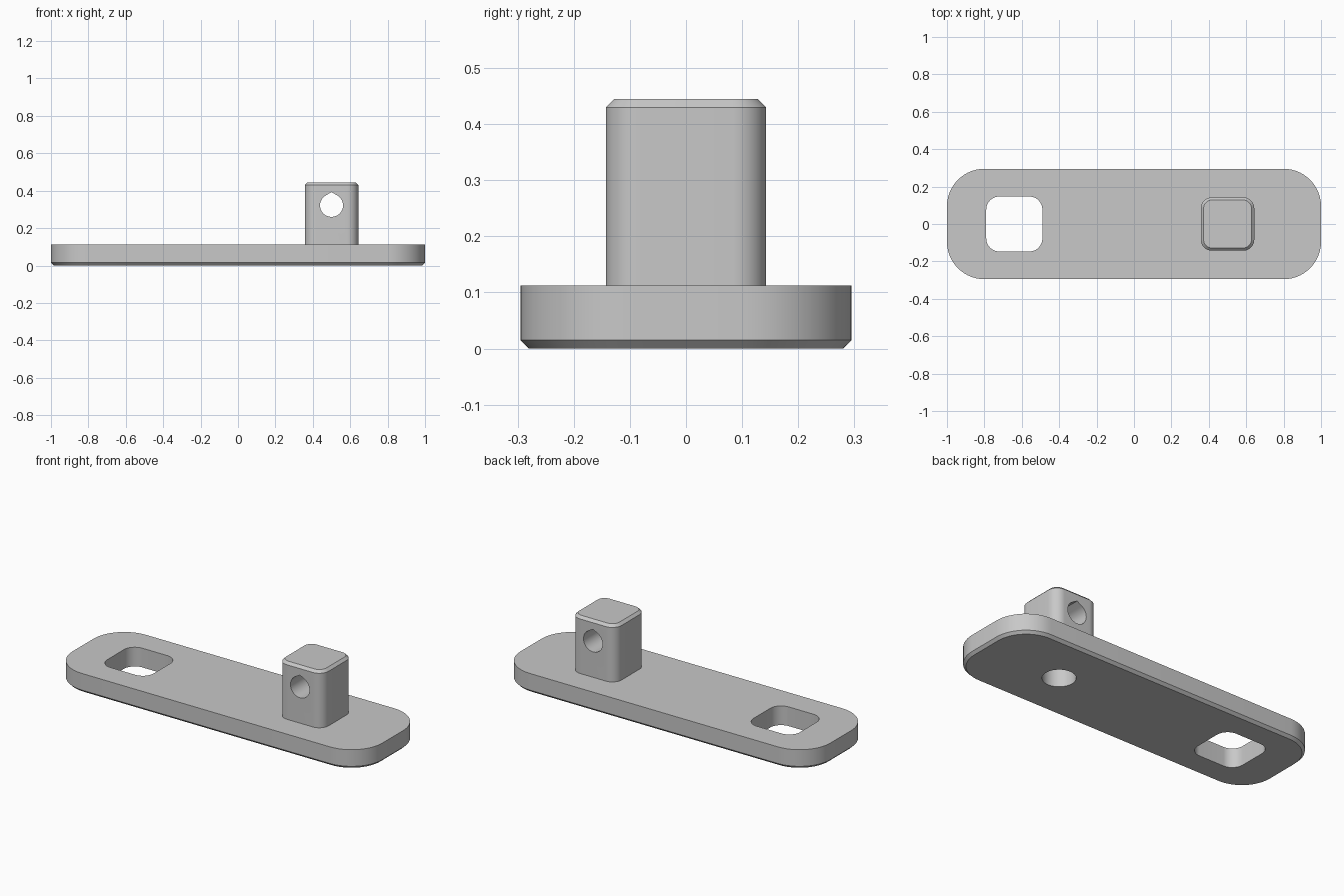
import bpy
import bmesh
from math import cos, sin, pi, radians

if "Cube" in bpy.data.objects:
    bpy.data.objects.remove(bpy.data.objects["Cube"])

GREY = (0.58, 0.58, 0.58, 1.0)
grey = bpy.data.materials.new("plain grey")
grey.use_nodes = True
grey.diffuse_color = GREY
grey.node_tree.nodes["Principled BSDF"].inputs["Base Color"].default_value = GREY


def rounded_rect(cx, hx, hy, r, z, steps=14):
    """Loop of points round a rectangle with round corners."""
    points = []
    corners = [(1, 1), (-1, 1), (-1, -1), (1, -1)]
    for quarter, (sx, sy) in enumerate(corners):
        for i in range(steps + 1):
            a = (quarter + i / steps) * pi / 2
            points.append((cx + sx * (hx - r) + r * cos(a),
                           sy * (hy - r) + r * sin(a), z))
    return points


def loft(name, rings):
    """Closed solid through rings with equal point counts."""
    bm = bmesh.new()
    loops = [[bm.verts.new(p) for p in ring] for ring in rings]
    n = len(loops[0])
    for low, high in zip(loops, loops[1:]):
        for i in range(n):
            j = (i + 1) % n
            bm.faces.new((low[i], low[j], high[j], high[i]))
    bm.faces.new(loops[0][::-1])
    bm.faces.new(loops[-1])
    bmesh.ops.recalc_face_normals(bm, faces=bm.faces)
    mesh = bpy.data.meshes.new(name)
    bm.to_mesh(mesh)
    bm.free()
    mesh.materials.append(grey)
    obj = bpy.data.objects.new(name, mesh)
    bpy.context.collection.objects.link(obj)
    return obj


def combine(target, tool, operation):
    """Apply a boolean and discard the tool."""
    mod = target.modifiers.new(operation.lower(), "BOOLEAN")
    mod.operation = operation
    mod.solver = "EXACT"
    mod.object = tool
    bpy.context.view_layer.objects.active = target
    bpy.ops.object.modifier_apply(modifier=mod.name)
    bpy.data.objects.remove(tool)


PEG_X, SLOT_X = 0.5, -0.64
BEVEL = 0.015

# Base plate with a chamfered lower edge
plate = loft("plate_with_peg", [
    rounded_rect(0, 1 - BEVEL, 0.295 - BEVEL, 0.2 - BEVEL, 0),
    rounded_rect(0, 1, 0.295, 0.2, BEVEL),
    rounded_rect(0, 1, 0.295, 0.2, 0.112)])

# Square peg with a chamfered top
peg = loft("peg", [
    rounded_rect(PEG_X, 0.143, 0.143, 0.06, 0.05),
    rounded_rect(PEG_X, 0.143, 0.143, 0.06, 0.445 - BEVEL),
    rounded_rect(PEG_X, 0.143 - BEVEL, 0.143 - BEVEL, 0.06 - BEVEL, 0.445)])
combine(plate, peg, "UNION")

# Rounded square slot through the plate
combine(plate, loft("slot_cutter", [
    rounded_rect(SLOT_X, 0.15, 0.147, 0.07, z) for z in (-0.1, 0.3)]), "DIFFERENCE")

# Blind round bore under the peg
bore = [(PEG_X + 0.0875 * cos(i * pi / 24), 0.0875 * sin(i * pi / 24)) for i in range(48)]
combine(plate, loft("bore_cutter", [
    [(x, y, z) for x, y in bore] for z in (-0.1, 0.22)]), "DIFFERENCE")

# Teardrop cross hole: an arc closed by a blunt point at the top
R, HOLE_Z, STEPS = 0.0615, 0.3215, 40
arc = [radians(120 + 300 * i / STEPS) for i in range(STEPS + 1)]
tear = [(PEG_X + R * cos(a), HOLE_Z + R * sin(a)) for a in arc]
tear.append((PEG_X, HOLE_Z + R / cos(radians(30))))
combine(plate, loft("cross_hole_cutter", [
    [(x, y, z) for x, z in tear] for y in (-0.3, 0.3)]), "DIFFERENCE")

# Smooth round walls, crisp edges
bpy.ops.object.select_all(action="DESELECT")
plate.select_set(True)
bpy.context.view_layer.objects.active = plate
bpy.ops.object.shade_smooth_by_angle(angle=radians(25))
